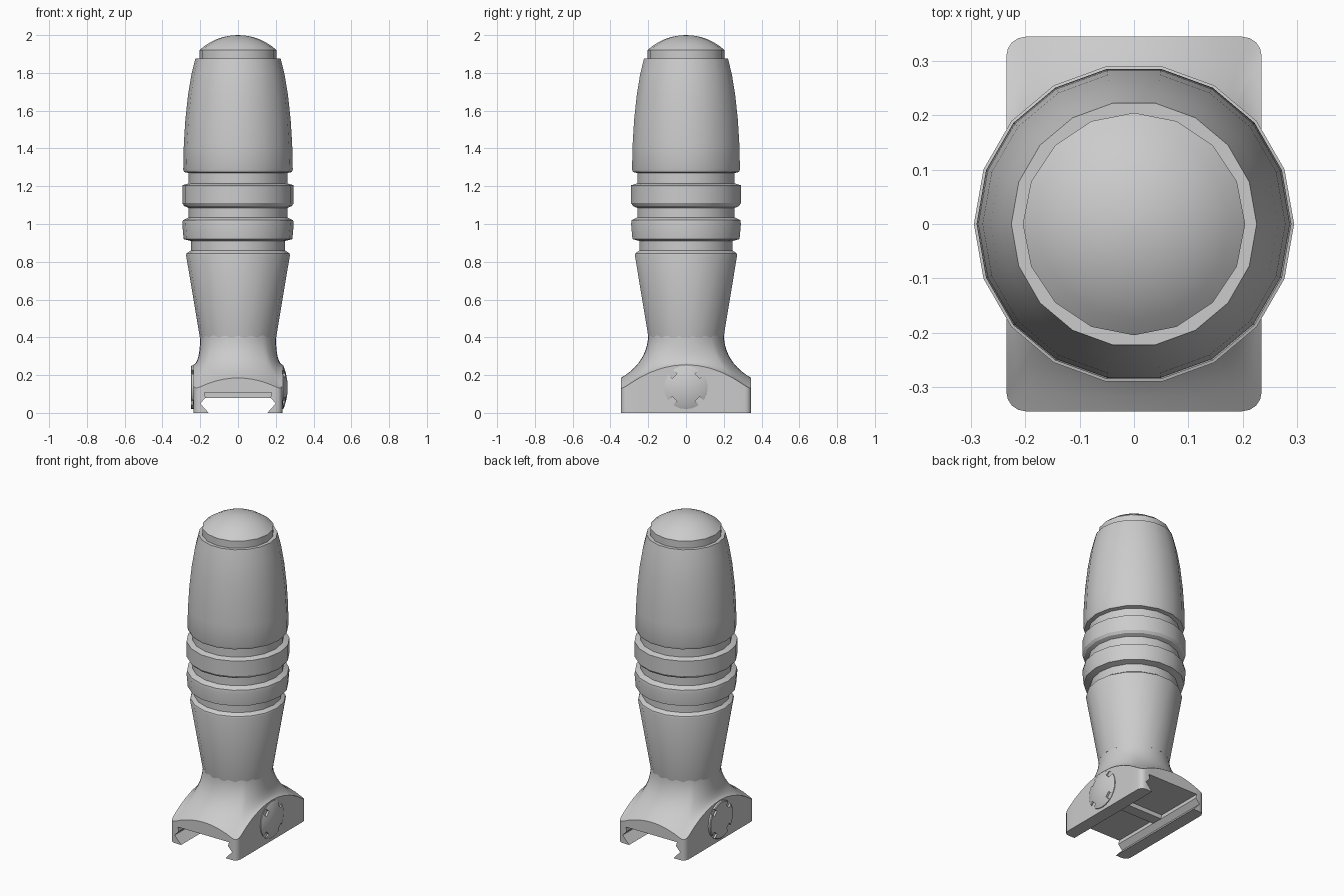
import bpy, bmesh, math
from mathutils import Vector, Matrix

cube = bpy.data.objects.get("Cube")
if cube:
    bpy.data.objects.remove(cube, do_unlink=True)

grey = bpy.data.materials.new("matte grey")
grey.use_nodes = True
grey.diffuse_color = (0.6, 0.6, 0.6, 1)
grey.node_tree.nodes["Principled BSDF"].inputs["Base Color"].default_value = (0.6, 0.6, 0.6, 1)


def make(name, bm):
    bmesh.ops.recalc_face_normals(bm, faces=bm.faces)
    mesh = bpy.data.meshes.new(name)
    bm.to_mesh(mesh)
    bm.free()
    mesh.materials.append(grey)
    ob = bpy.data.objects.new(name, mesh)
    bpy.context.collection.objects.link(ob)
    return ob


def skin(bm, rings):
    """Join equal rings of points with quads and close both ends."""
    rows = [[bm.verts.new(p) for p in ring] for ring in rings]
    n = len(rows[0])
    for a, b in zip(rows, rows[1:]):
        for i in range(n):
            bm.faces.new((a[i], a[(i + 1) % n], b[(i + 1) % n], b[i]))
    bm.faces.new(rows[0])
    bm.faces.new(rows[-1])


def lathe(name, profile, sides, matrix=Matrix()):
    bm = bmesh.new()
    steps = [math.tau * i / sides for i in range(sides)]
    skin(bm, [[(r * math.cos(a), r * math.sin(a), z) for a in steps] for r, z in profile])
    bm.transform(matrix)
    return make(name, bm)


def cut(ob, cutter):
    cutter.hide_render = True
    cutter.hide_set(True)
    mod = ob.modifiers.new("cut", 'BOOLEAN')
    mod.operation = 'DIFFERENCE'
    mod.solver = 'EXACT'
    mod.object = cutter
    bpy.context.view_layer.objects.active = ob
    bpy.ops.object.modifier_apply(modifier=mod.name)
    bpy.data.objects.remove(cutter, do_unlink=True)


def box(bm, size, matrix):
    bmesh.ops.create_cube(bm, size=1, matrix=matrix @ Matrix.Diagonal((*size, 1)))


def dome(radius, base, height, steps=6):
    """Profile of an arc that starts at the rim and ends near the axis."""
    big = (radius ** 2 + height ** 2) / (2 * height)
    rim = math.asin(radius / big)
    angles = [rim * (1 - i / steps) for i in range(steps)] + [0.01]
    return [(big * math.sin(a), base + height - big * (1 - math.cos(a))) for a in angles]


# Grip: tapered neck, two raised bands between grooves, long upper sleeve
grip_profile = [
    (0.202, 0.40), (0.275, 0.835), (0.272, 0.845), (0.25, 0.86),
    (0.25, 0.91), (0.288, 0.92), (0.295, 1.00), (0.292, 1.02), (0.262, 1.035),
    (0.262, 1.085), (0.285, 1.095), (0.295, 1.11), (0.295, 1.205), (0.262, 1.215),
    (0.262, 1.27), (0.285, 1.275), (0.29, 1.29), (0.287, 1.42), (0.279, 1.55),
    (0.265, 1.68), (0.247, 1.79), (0.226, 1.875)]
grip = lathe("grip", grip_profile, 18)

# End cap
end_cap = lathe("end_cap", [(0.205, 1.84)] + dome(0.205, 1.92, 0.08), 16)

# Mount: rounded rectangle that sweeps up into the round neck
W, D, R = 0.235, 0.345, 0.035
outline = []
for k, (sx, sy) in enumerate([(1, 1), (-1, 1), (-1, -1), (1, -1)]):
    arc = [Vector((sx * (W - R) + R * math.cos(a), sy * (D - R) + R * math.sin(a)))
           for a in [math.pi / 2 * (k + j / 4) for j in range(5)]]
    if outline:
        outline += [outline[-1].lerp(arc[0], j / 10) for j in range(1, 10)]
    outline += arc
last, first = outline[-1], outline[0]
outline += [last.lerp(first, j / 10) for j in range(1, 10)]


def shoulder(p):
    return 0.12 + 0.135 * (1 - (p.x / W) ** 2 * (p.y / D) ** 2 - (1 - (p.x / W) ** 2)) \
        + 0.065 * (1 - (p.x / W) ** 2)


def sweep(p, t):
    neck = Vector((p.x / W, p.y / D)).normalized() * 0.2
    a, b, c = neck.to_3d(), neck.to_3d(), p.to_3d()
    a.z, b.z, c.z = 0.42, 0.27, shoulder(p)
    return c * (1 - t) ** 2 + b * 2 * t * (1 - t) + a * t * t


bm = bmesh.new()
skin(bm, [[(p.x, p.y, 0) for p in outline]] +
     [[sweep(p, t / 10) for p in outline] for t in range(11)])
mount = make("mount", bm)

# Rail slot with dovetail jaws
half = [(0.15, -0.02), (0.155, 0), (0.2, 0.05), (0.172, 0.08), (0.178, 0.107)]
section = half + [(-x, z) for x, z in reversed(half)]
bm = bmesh.new()
skin(bm, [[(x, y, z) for x, z in section] for y in (-0.5, 0.5)])
cut(mount, make("slot_cutter", bm))

# Cross bar inside the slot
bm = bmesh.new()
box(bm, (0.37, 0.07, 0.05), Matrix.Translation((0, 0, 0.105)))
cross_bar = make("cross_bar", bm)


# Clamp screw: domed head on the left, flat nut on the right, four notches each
def screw(name, profile, side):
    place = Matrix.Translation((0, 0, 0.135)) @ Matrix.Rotation(side * math.pi / 2, 4, 'Y')
    head = lathe(name, profile, 24, place)
    bm = bmesh.new()
    for k in range(4):
        turn = Matrix.Rotation(math.pi / 4 + k * math.pi / 2, 4, 'Z')
        box(bm, (0.05, 0.036, 0.1), place @ turn @ Matrix.Translation((0.11, 0, 0.288)))
    cut(head, make("notch_cutter", bm))
    return head


screw_head = screw("screw_head", [(0.115, 0.22), (0.115, 0.24)] + dome(0.113, 0.241, 0.022), 1)
screw_nut = screw("screw_nut", [(0.115, 0.22), (0.115, 0.246), (0.11, 0.25)], -1)

# Smooth shading with crisp edges
bpy.ops.object.select_all(action='DESELECT')
for ob in (grip, end_cap, mount, cross_bar, screw_head, screw_nut):
    ob.select_set(True)
bpy.context.view_layer.objects.active = grip
bpy.ops.object.shade_smooth_by_angle(angle=math.radians(32))
